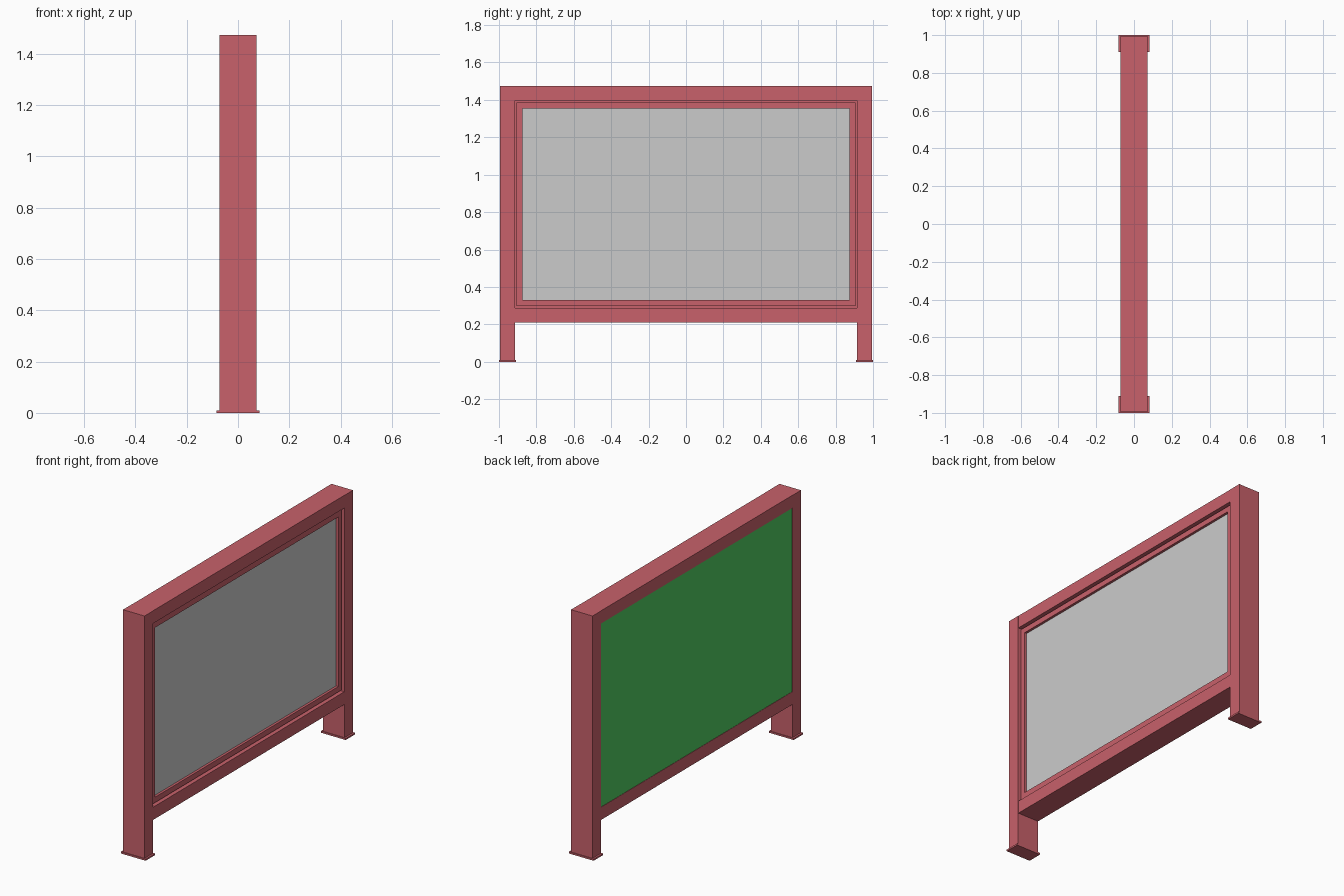
import bpy

if "Cube" in bpy.data.objects:
    bpy.data.objects.remove(bpy.data.objects["Cube"])


def material(name, rgb):
    m = bpy.data.materials.new(name)
    m.diffuse_color = (*rgb, 1)
    m.use_nodes = True
    m.node_tree.nodes["Principled BSDF"].inputs["Base Color"].default_value = m.diffuse_color
    return m


RED = material("red_paint", (0.58, 0.12, 0.145))
GREEN = material("green_board", (0.08, 0.6, 0.12))


def box(name, lo, hi, mat=None):
    """Axis-aligned box between two opposite corners."""
    centre = [(a + b) / 2 for a, b in zip(lo, hi)]
    bpy.ops.mesh.primitive_cube_add(size=1, location=centre)
    ob = bpy.context.object
    ob.name = name
    ob.scale = [b - a for a, b in zip(lo, hi)]
    bpy.ops.object.transform_apply(location=False, rotation=False, scale=True)
    if mat:
        ob.data.materials.append(mat)
    return ob


POST_X = 0.072          # half depth of the posts
POST_IN, POST_OUT = 0.914, 0.995
TOP = 1.474

# Posts with base plates at both ends
for side, s in (("left", -1), ("right", 1)):
    y0, y1 = sorted((s * POST_IN, s * POST_OUT))
    box(side + "_post", (-POST_X, y0, 0.01), (POST_X, y1, TOP), RED)
    y0, y1 = sorted((s * 0.91, s * 1.0))
    box(side + "_base_plate", (-0.083, y0, 0), (0.083, y1, 0.01), RED)

# Horizontal beams
for name, z0, z1 in (("bottom_beam", 0.21, 0.287), ("top_beam", 1.397, TOP)):
    box(name, (-0.071, -POST_IN, z0), (0.071, POST_IN, z1), RED)

# Backing carcass that fills the opening
box("backing", (-0.066, -POST_IN, 0.287), (0.038, POST_IN, 1.397), RED)

# Green writing surface on the back
box("green_board", (-0.069, -POST_IN, 0.287), (-0.066, POST_IN, 1.397), GREEN)

# Window frame on the +x side: rails and stiles around the grey pane
FY, FZ0, FZ1 = 0.905, 0.297, 1.387
PY, PZ0, PZ1 = 0.875, 0.33, 1.354
FX0, FX1 = 0.038, 0.058
box("frame_bottom_rail", (FX0, -FY, FZ0), (FX1, FY, PZ0), RED)
box("frame_top_rail", (FX0, -FY, PZ1), (FX1, FY, FZ1), RED)
box("frame_left_stile", (FX0, -FY, PZ0), (FX1, -PY, PZ1), RED)
box("frame_right_stile", (FX0, PY, PZ0), (FX1, FY, PZ1), RED)

# Grey display pane
box("display_pane", (FX0, -PY, PZ0), (0.043, PY, PZ1))
